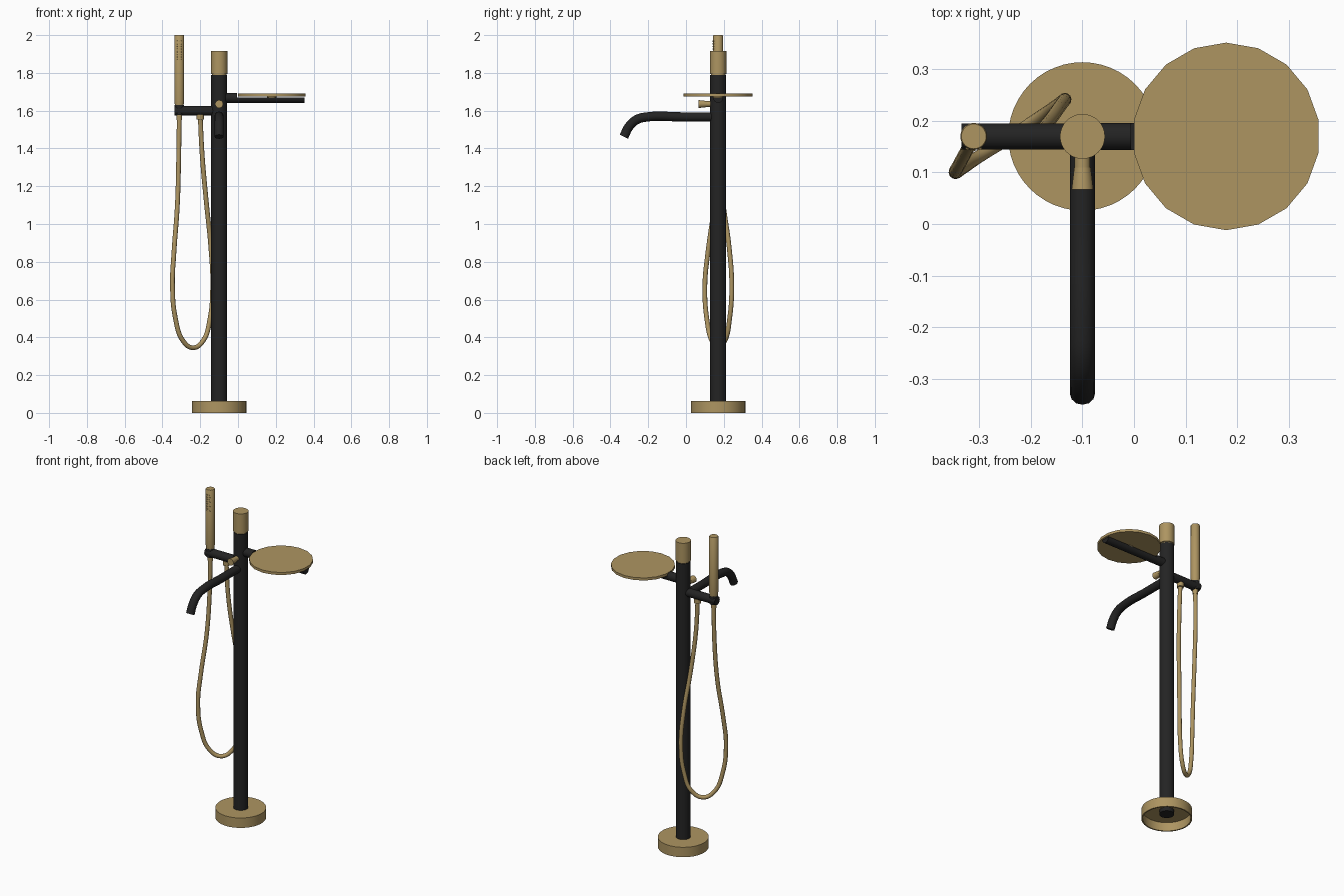
import bpy, bmesh, math
from mathutils import Vector, Matrix

cube = bpy.data.objects.get("Cube")
if cube:
    bpy.data.objects.remove(cube)


def material(name, rgb):
    m = bpy.data.materials.new(name)
    m.use_nodes = True
    m.diffuse_color = (*rgb, 1)
    m.node_tree.nodes["Principled BSDF"].inputs["Base Color"].default_value = (*rgb, 1)
    return m


BRASS = material("brushed brass", (0.42, 0.30, 0.12))
BLACK = material("matte black", (0.017, 0.017, 0.017))
CX, CY = -0.10, 0.17          # column axis
SX = -0.311                   # hand shower axis


def finish(obj, mat):
    obj.data.materials.append(mat)
    bpy.ops.object.select_all(action='DESELECT')
    obj.select_set(True)
    bpy.context.view_layer.objects.active = obj
    bpy.ops.object.shade_smooth_by_angle(angle=math.radians(35))
    return obj


def from_bmesh(name, bm, mat):
    bmesh.ops.recalc_face_normals(bm, faces=bm.faces)
    mesh = bpy.data.meshes.new(name)
    bm.to_mesh(mesh)
    bm.free()
    obj = bpy.data.objects.new(name, mesh)
    bpy.context.collection.objects.link(obj)
    return finish(obj, mat)


def add_rod(bm, a, b, r1, r2=None, sides=32):
    """Capped cylinder or cone between two points."""
    a, b = Vector(a), Vector(b)
    d = b - a
    turn = d.to_track_quat('Z', 'Y').to_matrix().to_4x4() if d.z <= 0 or d.xy.length else Matrix()
    bmesh.ops.create_cone(bm, cap_ends=True, segments=sides, radius1=r1,
                          radius2=r1 if r2 is None else r2, depth=d.length,
                          matrix=Matrix.Translation((a + b) / 2) @ turn)


def rod(name, a, b, mat, r1, r2=None, sides=32):
    bm = bmesh.new()
    add_rod(bm, a, b, r1, r2, sides)
    return from_bmesh(name, bm, mat)


def lathe(name, x, y, profile, mat, sides=48):
    """Spin a radius/height profile around a vertical axis."""
    bm = bmesh.new()
    vs = [bm.verts.new((x + r, y, z)) for r, z in profile]
    es = [bm.edges.new(p) for p in zip(vs, vs[1:])]
    bmesh.ops.spin(bm, geom=vs + es, cent=(x, y, 0), axis=(0, 0, 1),
                   angle=math.tau, steps=sides)
    bmesh.ops.remove_doubles(bm, verts=bm.verts, dist=0.0001)
    return from_bmesh(name, bm, mat)


def pipe(name, points, radius, mat, resolution=8):
    """Round pipe following a smooth path."""
    cu = bpy.data.curves.new(name, 'CURVE')
    cu.dimensions = '3D'
    cu.bevel_depth, cu.bevel_resolution = radius, 4
    cu.use_fill_caps, cu.resolution_u = True, resolution
    sp = cu.splines.new('BEZIER')
    sp.bezier_points.add(len(points) - 1)
    for bp, p in zip(sp.bezier_points, points):
        bp.co = p
        bp.handle_left_type = bp.handle_right_type = 'AUTO'
    obj = bpy.data.objects.new(name, cu)
    bpy.context.collection.objects.link(obj)
    bpy.ops.object.select_all(action='DESELECT')
    obj.select_set(True)
    bpy.context.view_layer.objects.active = obj
    bpy.ops.object.convert(target='MESH')
    return finish(bpy.context.object, mat)


# Floor flange, hollow underneath
lathe("floor_flange", CX, CY, [(0.136, 0), (0.144, 0), (0.144, 0.062), (0, 0.062),
                               (0, 0.054), (0.136, 0.054), (0.136, 0)], BRASS)

# Column and its top control knob
rod("column", (CX, CY, 0.03), (CX, CY, 1.788), BLACK, 0.042, sides=48)
rod("knob_neck", (CX, CY, 1.78), (CX, CY, 1.80), BRASS, 0.038, sides=48)
rod("control_knob", (CX, CY, 1.795), (CX, CY, 1.917), BRASS, 0.0435, sides=48)

# Diverter knob on the front of the column
rod("diverter_stem", (CX, 0.14, 1.635), (CX, 0.108, 1.635), BRASS, 0.015)
rod("diverter_knob", (CX, 0.11, 1.635), (CX, 0.067, 1.635), BRASS, 0.016, 0.021)

# Spout with a downward bend
pipe("spout", [(CX, 0.15, 1.567), (CX, -0.02, 1.567), (CX, -0.205, 1.567),
               (CX, -0.262, 1.552), (CX, -0.302, 1.515), (CX, -0.329, 1.462)], 0.0245, BLACK)

# Tray arm: full round at the column, upper half removed under the tray
rod("tray_arm_root", (CX, CY, 1.668), (-0.006, CY, 1.668), BLACK, 0.0265)
bm = bmesh.new()
add_rod(bm, (-0.01, CY, 1.668), (0.353, CY, 1.668), 0.0265)
cut = bmesh.ops.bisect_plane(bm, geom=bm.verts[:] + bm.edges[:] + bm.faces[:],
                             plane_co=(0, 0, 1.669), plane_no=(0, 0, 1), clear_outer=True)
rim = [e for e in cut["geom_cut"] if isinstance(e, bmesh.types.BMEdge)]
bmesh.ops.contextual_create(bm, geom=rim)
from_bmesh("tray_arm", bm, BLACK)

# Round tray and the pad holding it
rod("tray", (0.179, CY, 1.674), (0.179, CY, 1.69), BRASS, 0.182, sides=18)
rod("tray_pad", (0.179, CY, 1.667), (0.179, CY, 1.676), BRASS, 0.026)

# Side bar with hand shower holder
rod("holder_bar", (CX, CY, 1.6), (-0.335, CY, 1.6), BLACK, 0.0255)
rod("holder_socket", (SX, CY, 1.577), (SX, CY, 1.63), BLACK, 0.024)

# Hand shower with spray nozzles on its front
lathe("hand_shower", SX, CY, [(0, 1.615), (0.021, 1.615), (0.026, 1.65),
                              (0.026, 1.997), (0.024, 2.0), (0, 2.0)], BRASS, 32)
bm = bmesh.new()
for deg in (-28, 0, 28):
    out = Vector((math.sin(math.radians(deg)), -math.cos(math.radians(deg)), 0))
    for row in range(8):
        p = Vector((SX, CY, 1.87 + row * 0.014))
        add_rod(bm, p + out * 0.024, p + out * 0.0285, 0.0035, sides=8)
from_bmesh("spray_nozzles", bm, BRASS)

# Hose with end fittings
rod("hose_outlet_nut", (-0.2, CY, 1.553), (-0.2, CY, 1.58), BRASS, 0.02)
rod("hose_shower_nut", (SX, CY, 1.55), (SX, CY, 1.6), BRASS, 0.015)
pipe("hose", [(SX, CY, 1.57), (-0.314, 0.168, 1.35), (-0.321, 0.15, 1.1),
              (-0.339, 0.116, 0.85), (-0.347, 0.1, 0.68), (-0.331, 0.11, 0.5),
              (-0.29, 0.138, 0.38), (-0.238, 0.17, 0.345), (-0.186, 0.205, 0.38),
              (-0.148, 0.231, 0.5), (-0.134, 0.242, 0.68), (-0.144, 0.228, 0.88),
              (-0.168, 0.195, 1.12), (-0.19, 0.173, 1.37), (-0.2, CY, 1.57)], 0.0125, BRASS)
